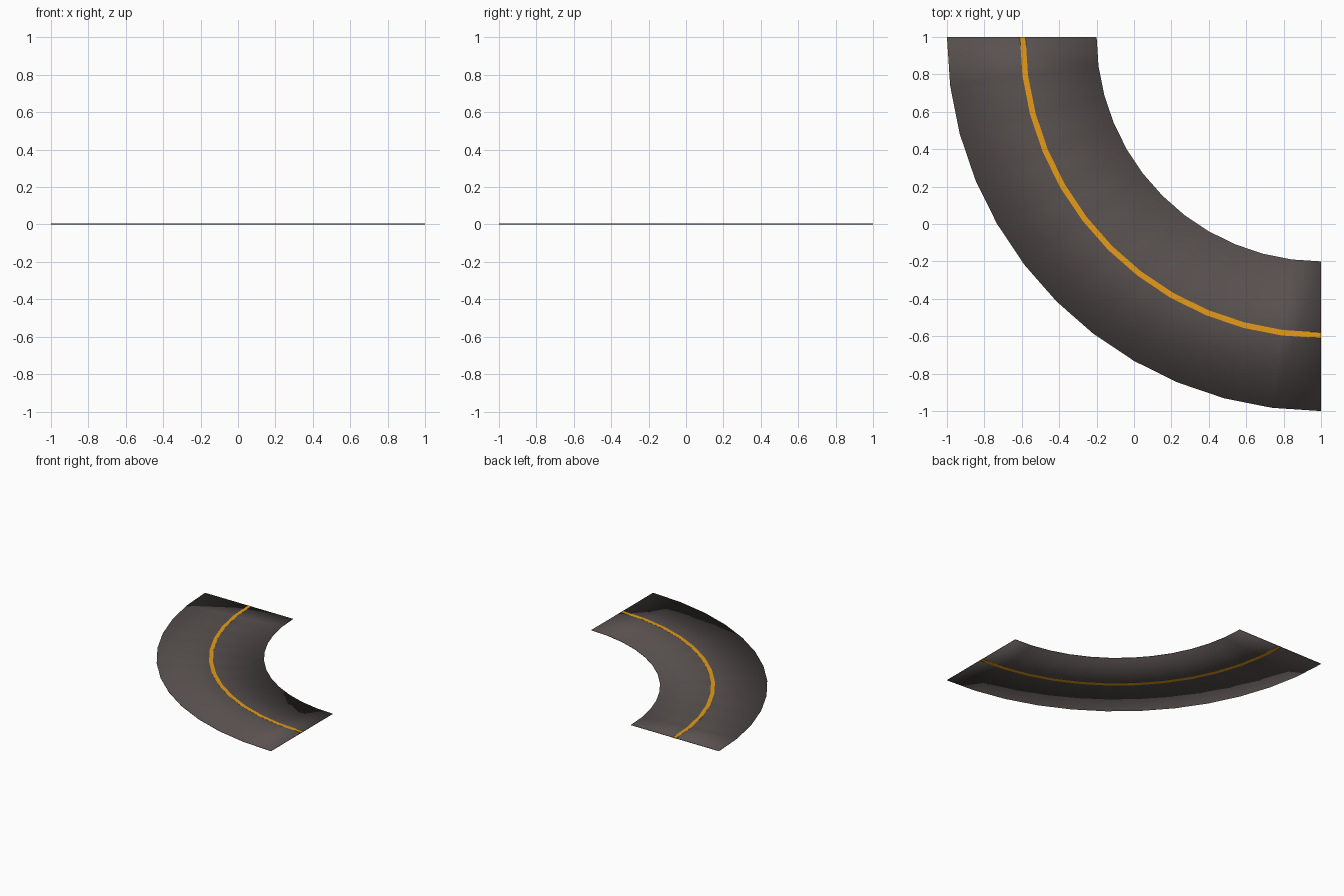
import bpy, bmesh, math

if "Cube" in bpy.data.objects:
    bpy.data.objects.remove(bpy.data.objects["Cube"])

SEGMENTS = 12          # flat steps in the quarter turn
CENTRE = (1.0, 1.0)    # centre of the bend


def material(name, rgb):
    m = bpy.data.materials.new(name)
    m.diffuse_color = (*rgb, 1.0)
    m.use_nodes = True
    m.node_tree.nodes["Principled BSDF"].inputs["Base Color"].default_value = m.diffuse_color
    return m


asphalt = material("asphalt grey", (0.10, 0.083, 0.081))
paint = material("lane paint amber", (0.78, 0.33, 0.01))


def quarter_slab(name, r_in, r_out, z0, z1, mat, smooth):
    """Thin quarter ring: a rectangle swept around the bend, with end caps."""
    bm = bmesh.new()
    section = ((r_in, z0), (r_out, z0), (r_out, z1), (r_in, z1))
    rows = []
    for i in range(SEGMENTS + 1):
        a = math.pi + math.pi / 2 * i / SEGMENTS
        rows.append([bm.verts.new((CENTRE[0] + r * math.cos(a),
                                   CENTRE[1] + r * math.sin(a), z))
                     for r, z in section])
    for p, q in zip(rows, rows[1:]):
        for k in range(4):
            n = (k + 1) % 4
            bm.faces.new((p[k], p[n], q[n], q[k]))
    bm.faces.new(rows[0])
    bm.faces.new(rows[-1])
    bmesh.ops.recalc_face_normals(bm, faces=bm.faces)
    for f in bm.faces:
        f.smooth = smooth
    mesh = bpy.data.meshes.new(name)
    bm.to_mesh(mesh)
    bm.free()
    mesh.materials.append(mat)
    ob = bpy.data.objects.new(name, mesh)
    bpy.context.collection.objects.link(ob)
    return ob


# Thin road slab, softly shaded over its edges
quarter_slab("road", 1.2, 2.0, 0.0008, 0.0042, asphalt, True)
# Painted line, showing on the top and the underside
quarter_slab("centre_line", 1.58, 1.61, 0.0, 0.005, paint, False)
